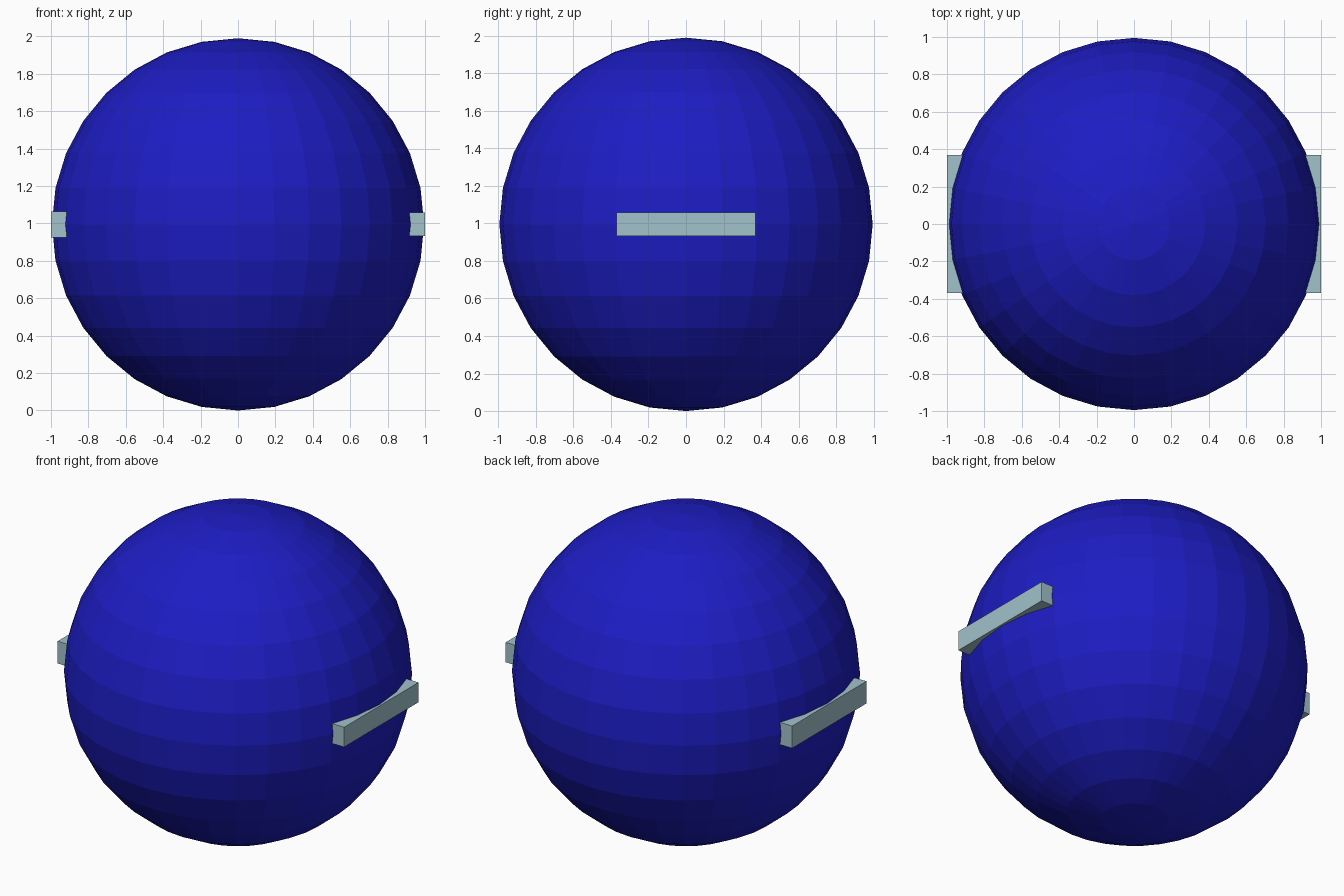
import bpy

if "Cube" in bpy.data.objects:
    bpy.data.objects.remove(bpy.data.objects["Cube"])

R = 0.995


def material(name, color):
    m = bpy.data.materials.new(name)
    m.diffuse_color = color
    m.use_nodes = True
    m.node_tree.nodes["Principled BSDF"].inputs["Base Color"].default_value = m.diffuse_color
    return m


blue = material("deep_blue", (0.012, 0.012, 0.55, 1))
pale = material("pale_blue_grey", (0.36, 0.54, 0.60, 1))

# Faceted ball
bpy.ops.mesh.primitive_uv_sphere_add(segments=32, ring_count=16, radius=R, location=(0, 0, R))
ball = bpy.context.object
ball.name = "ball"
ball.data.materials.append(blue)


# Side bars, sunk into the ball at their inner edge
def side_bar(name, side, height):
    inner, outer = 0.9, 1.0
    bpy.ops.mesh.primitive_cube_add(size=1, location=(side * (inner + outer) / 2, 0, R))
    bar = bpy.context.object
    bar.name = name
    bar.scale = (outer - inner, 0.74, height)
    bar.data.materials.append(pale)


side_bar("right_bar", 1, 0.125)
side_bar("left_bar", -1, 0.14)
